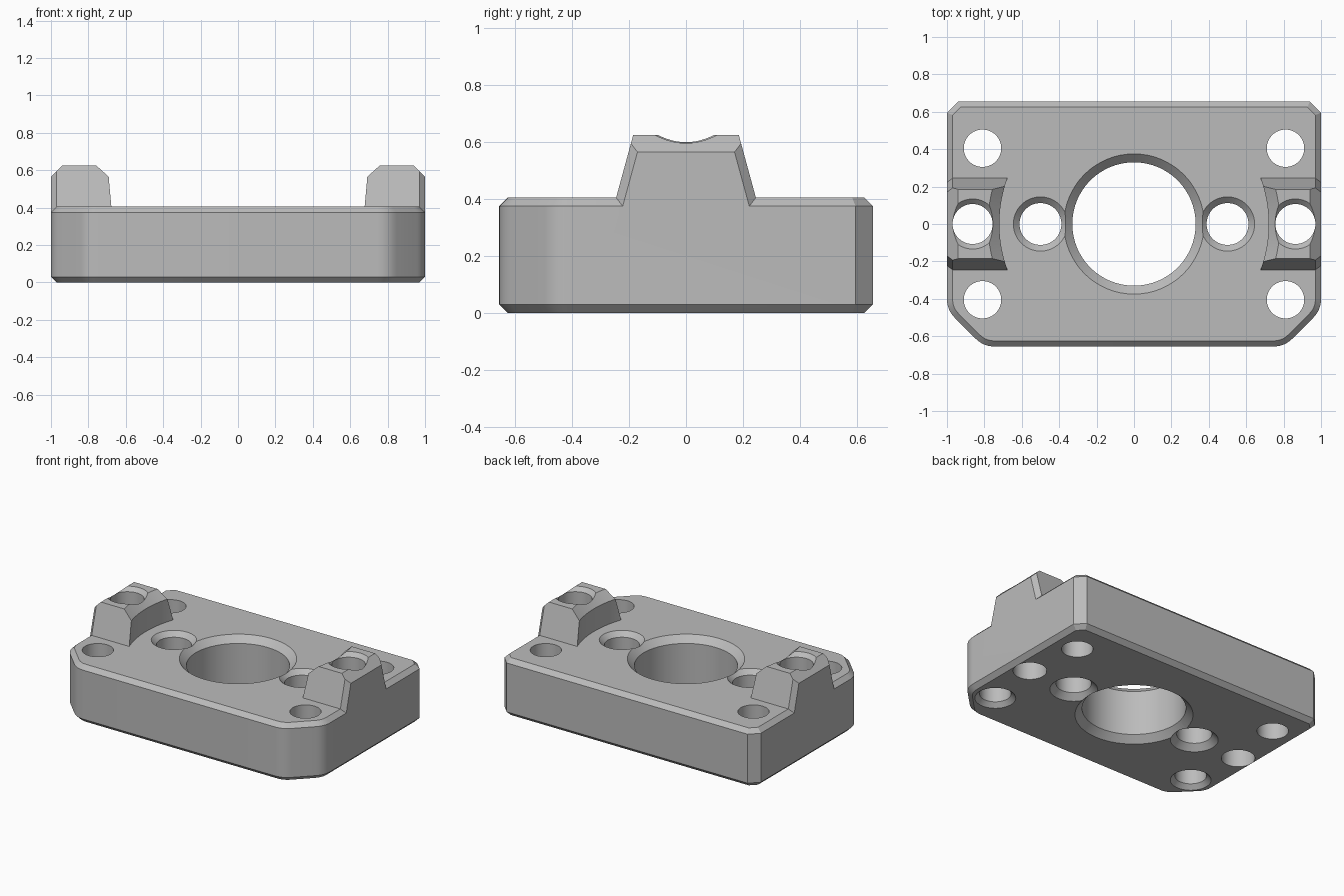
import bpy, bmesh, math
from mathutils import Vector

cube = bpy.data.objects.get("Cube")
if cube:
    bpy.data.objects.remove(cube, do_unlink=True)

grey = bpy.data.materials.new("light grey")
grey.use_nodes = True
grey.diffuse_color = (0.5, 0.5, 0.5, 1)
grey.node_tree.nodes["Principled BSDF"].inputs["Base Color"].default_value = (0.5, 0.5, 0.5, 1)

TOP, PEAK, CH = 0.405, 0.625, 0.03


def make_object(name, bm):
    bmesh.ops.recalc_face_normals(bm, faces=bm.faces)
    mesh = bpy.data.meshes.new(name)
    bm.to_mesh(mesh)
    bm.free()
    mesh.materials.append(grey)
    obj = bpy.data.objects.new(name, mesh)
    bpy.context.collection.objects.link(obj)
    return obj


def loft(name, rings):
    """Closed solid through rings that share a vertex count."""
    bm = bmesh.new()
    loops = [[bm.verts.new(p) for p in ring] for ring in rings]
    n = len(loops[0])
    for a, b in zip(loops, loops[1:]):
        for i in range(n):
            j = (i + 1) % n
            bm.faces.new((a[i], a[j], b[j], b[i]))
    bm.faces.new(loops[0])
    bm.faces.new(loops[-1])
    return make_object(name, bm)


def turned(name, x, y, profile, sides=64):
    """Solid of revolution from (radius, height) pairs."""
    angles = [math.tau * i / sides for i in range(sides)]
    return loft(name, [[(x + r * math.cos(a), y + r * math.sin(a), z) for a in angles]
                       for r, z in profile])


def combine(target, tool, operation):
    mod = target.modifiers.new("combine", "BOOLEAN")
    mod.operation, mod.solver, mod.object = operation, "EXACT", tool
    bpy.context.view_layer.objects.active = target
    bpy.ops.object.modifier_apply(modifier=mod.name)
    bpy.data.objects.remove(tool, do_unlink=True)


def drill(x, y, r, top=TOP, sink_top=0, sink_bottom=0):
    """Through hole, countersunk by the given widths at either end."""
    e = 0.05
    profile = [(r, -e), (r, top + e)]
    if sink_bottom:
        profile[:1] = [(r + sink_bottom + e, -e), (r, sink_bottom)]
    if sink_top:
        profile[-1:] = [(r, top - sink_top), (r + sink_top + e, top + e)]
    combine(plate, turned("hole_cutter", x, y, profile), "DIFFERENCE")


def fillet(prev, corner, nxt, length, steps=6):
    """Round a corner with a smooth arc between two tangent points."""
    p, c, n = Vector(prev), Vector(corner), Vector(nxt)
    a = c + (p - c).normalized() * length
    b = c + (n - c).normalized() * length
    return [a * (1 - t) ** 2 + c * 2 * t * (1 - t) + b * t * t
            for t in (i / steps for i in range(steps + 1))]


def inset(points, d):
    """Mitred inward offset of a counter-clockwise outline."""
    result = []
    for i, p in enumerate(points):
        u = (p - points[i - 1]).normalized()
        v = (points[(i + 1) % len(points)] - p).normalized()
        nu, nv = Vector((-u.y, u.x)), Vector((-v.y, v.x))
        result.append(p + (nu + nv) * d / (1 + nu.dot(nv)))
    return result


# Base plate: clipped back corners, larger rounded front corners
W, D = 1.0, 0.655
side, front = (W, -0.46), (0.805, -D)
right_half = fillet((0, -D), front, side, 0.06) + fillet(front, side, (W, 0), 0.06)
right_half += [Vector((W, D - 0.06)), Vector((W - 0.06, D))]
outline = right_half + [Vector((-p.x, p.y)) for p in reversed(right_half)]
small = inset(outline, CH)
plate = loft("base_plate", [[(p.x, p.y, z) for p in ring] for ring, z in
                            ((small, 0), (outline, CH), (outline, TOP - CH), (small, TOP))])


# Tapered end lugs with chamfered outer edges
def lug(s):
    slope = 0.06 / (PEAK - TOP)
    low = 0.3
    y0 = 0.245 + slope * (TOP - low)
    section = [(-y0, low), (y0, low), (0.185, PEAK), (-0.185, PEAK)]
    obj = loft("lug", [[(s * x, y, z) for y, z in section] for x in (0.6, W)])
    bm = bmesh.new()
    bm.from_mesh(obj.data)
    planes = [((s * 0.97, 0, PEAK - CH), Vector((s, 0, 1)))]
    for t in (-1, 1):
        flank = Vector((0, t, slope)).normalized()
        planes.append(((s * 0.97, t * 0.245, TOP), flank + Vector((s, 0, 0))))
    for point, normal in planes:
        geom = bm.verts[:] + bm.edges[:] + bm.faces[:]
        cut = bmesh.ops.bisect_plane(bm, geom=geom, plane_co=point, plane_no=normal,
                                     clear_outer=True)
        edges = [e for e in cut["geom_cut"] if isinstance(e, bmesh.types.BMEdge)]
        bmesh.ops.contextual_create(bm, geom=edges)
    bmesh.ops.recalc_face_normals(bm, faces=bm.faces)
    bm.to_mesh(obj.data)
    bm.free()
    # Concave inner face, concentric with the main bore
    clearance = [(0.72, 0.2), (0.72, PEAK - 0.06), (0.82, PEAK + 0.04)]
    combine(obj, turned("clearance_cutter", 0, 0, clearance, 128), "DIFFERENCE")
    return obj


for s in (-1, 1):
    combine(plate, lug(s), "UNION")

# Bores and screw holes
drill(0, 0, 0.33, sink_top=0.045, sink_bottom=0.045)
for s in (-1, 1):
    drill(s * 0.5, 0, 0.112, sink_top=0.033, sink_bottom=0.04)
    drill(s * 0.863, 0, 0.107, top=PEAK, sink_top=0.027)
    drill(s * 0.81, 0.405, 0.1)
    drill(s * 0.81, -0.405, 0.1, sink_bottom=0.03)

# Smooth bores, crisp edges
for obj in bpy.context.selected_objects:
    obj.select_set(False)
plate.select_set(True)
bpy.context.view_layer.objects.active = plate
bpy.ops.object.shade_smooth_by_angle(angle=math.radians(25))
